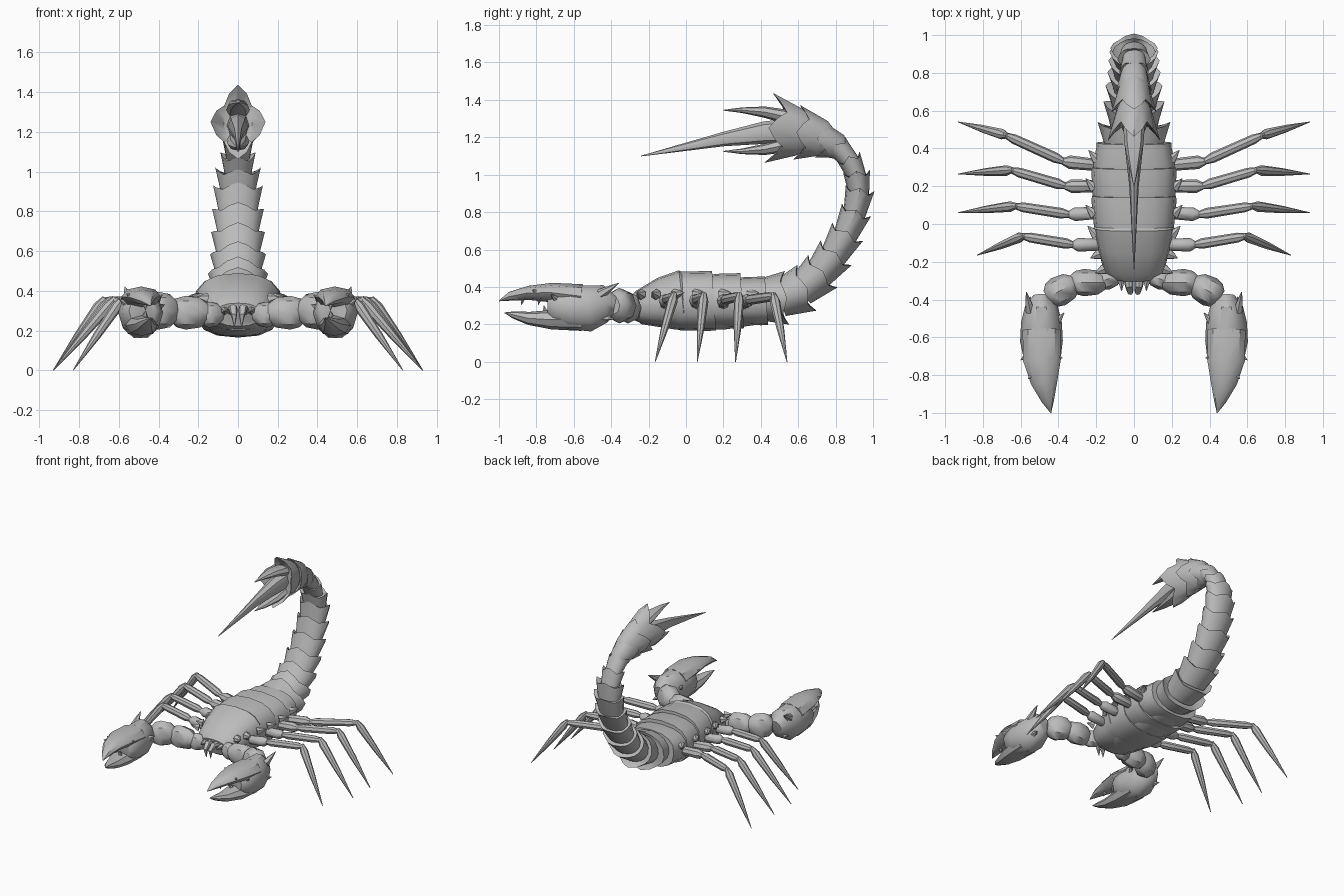
import bpy, bmesh, math
from mathutils import Vector

cube = bpy.data.objects.get("Cube")
if cube:
    bpy.data.objects.remove(cube, do_unlink=True)

GREY = (0.5, 0.5, 0.5, 1)
shell = bpy.data.materials.new("shell grey")
shell.use_nodes = True
shell.diffuse_color = GREY
shell.node_tree.nodes["Principled BSDF"].inputs["Base Color"].default_value = GREY

X, Y, Z = Vector((1, 0, 0)), Vector((0, 1, 0)), Vector((0, 0, 1))


def skin(bm, loops):
    """Bridge equal rings of points and cap both ends."""
    rings = [[bm.verts.new(p) for p in loop] for loop in loops]
    n = len(rings[0])
    for a, b in zip(rings, rings[1:]):
        for i in range(n):
            j = (i + 1) % n
            bm.faces.new((a[i], a[j], b[j], b[i]))
    bm.faces.new(rings[0])
    bm.faces.new(rings[-1])


def ring(centre, along, ref, ra, rb, n, lobe=0, spike=0, boxy=1):
    """Oval ring; lobes push four points of the rim outward and forward."""
    t = along.normalized()
    a = (ref - t * ref.dot(t)).normalized()
    b = t.cross(a)
    out = []
    for i in range(n):
        q = 2 * math.pi * i / n
        c, s = math.cos(q), math.sin(q)
        c = math.copysign(abs(c) ** boxy, c)
        s = math.copysign(abs(s) ** boxy, s)
        peak = 0.5 + 0.5 * math.cos(4 * q)
        k = 1 + lobe * peak
        out.append(centre + a * c * ra * k + b * s * rb * k + t * spike * peak)
    return out


def loft(bm, rows, ref, n=10, boxy=1):
    """Rows are x, y, z, radius along ref, radius across."""
    pts = [Vector(r[:3]) for r in rows]
    loops = []
    for i, r in enumerate(rows):
        along = pts[min(i + 1, len(pts) - 1)] - pts[max(i - 1, 0)]
        loops.append(ring(pts[i], along, ref, max(r[3], .002), max(r[4], .002), n, boxy=boxy))
    skin(bm, loops)


def cup(bm, p, q, t, ra, rb, lobe, spike, start=0.72):
    """Tail segment flaring toward q with a pointed rim."""
    d = q - p
    skin(bm, [ring(p, d, X, ra * start, rb * start, 16),
              ring(p.lerp(q, .45), d, X, ra * .86, rb * .88, 16),
              ring(q, t, X, ra * .93, rb * .95, 16, lobe, spike),
              ring(q, t, X, ra * .68, rb * .68, 16)])


def thorn(bm, base, tip, r, n=6):
    base, tip = Vector(base), Vector(tip)
    ref = Z if abs((tip - base).normalized().z) < .8 else X
    mid = base.lerp(tip, .5)
    loft(bm, [(*base, r, r), (*mid, r * .6, r * .6), (*tip, 0, 0)], ref, n)


def finish(name, bm, angle=40):
    bmesh.ops.recalc_face_normals(bm, faces=bm.faces)
    me = bpy.data.meshes.new(name)
    bm.to_mesh(me)
    bm.free()
    me.materials.append(shell)
    ob = bpy.data.objects.new(name, me)
    bpy.context.collection.objects.link(ob)
    bpy.ops.object.select_all(action='DESELECT')
    ob.select_set(True)
    bpy.context.view_layer.objects.active = ob
    bpy.ops.object.shade_smooth_by_angle(angle=math.radians(angle))


# Head shield, flaring back to a raised rim
bm = bmesh.new()
loft(bm, [(0, -.29, .28, .11, .06), (0, -.25, .29, .16, .09), (0, -.13, .315, .19, .135),
          (0, -.02, .33, .215, .16), (0, .0, .33, .2, .14)], X, 16, .8)
finish("head_shield", bm)

# Abdomen in three overlapping plates
plates = [(-.06, .15, .21, .225, .16), (.13, .3, .22, .225, .148), (.28, .43, .22, .2, .13)]
for i, (y0, y1, w0, w1, h) in enumerate(plates):
    bm = bmesh.new()
    loft(bm, [(0, y0, .325, w0 * .96, h * .94), (0, y0 + .03, .325, w0, h * .98),
              (0, y1 - .03, .325, w1, h), (0, y1, .327, w1 * .99, h),
              (0, y1, .327, w1 * .8, h * .8)], X, 16, .8)
    finish(f"abdomen_plate_{i + 1}", bm)

# Belly keel
bm = bmesh.new()
loft(bm, [(0, -.24, .23, .08, .03), (0, -.05, .2, .13, .03),
          (0, .2, .2, .13, .03), (0, .4, .23, .1, .03)], X, 10)
finish("belly_keel", bm)

# Tail segments, each nested in the one before
path = [Vector((0, y, z)) for y, z in
        [(.38, .33), (.51, .34), (.62, .385), (.71, .465), (.785, .56), (.85, .67),
         (.9, .785), (.925, .9), (.915, .99), (.88, 1.07), (.82, 1.14)]]
widths = [.185, .155, .145, .135, .13, .125, .12, .11, .085, .075]
depths = [.135, .125, .11, .1, .09, .08, .074, .068, .062, .06]
for i, (w, d) in enumerate(zip(widths, depths)):
    bm = bmesh.new()
    p, q = path[i], path[i + 1]
    p = p - (q - p) * .12
    cup(bm, p, q, q - path[i], w, d, .12, .03, .78)
    finish(f"tail_segment_{i + 1}", bm)

# Stinger bulb: three spiky collars
collars = [((.84, 1.12), (.75, 1.19), .08, .085, .3, .05),
           ((.78, 1.17), (.65, 1.22), .095, .115, .35, .06),
           ((.68, 1.21), (.53, 1.24), .105, .14, .42, .09)]
for i, (a, b, w, d, lobe, s) in enumerate(collars):
    bm = bmesh.new()
    p, q = Vector((0, *a)), Vector((0, *b))
    cup(bm, p, q, Vector((0, -1, .12)), w, d, lobe, s, .55)
    finish(f"stinger_collar_{i + 1}", bm)

# Stinger blade with a prong above and below
bm = bmesh.new()
loft(bm, [(0, .6, 1.235, .06, .07), (0, .42, 1.225, .05, .06),
          (0, .2, 1.19, .025, .038), (0, -.24, 1.1, 0, 0)], X, 8)
finish("stinger", bm)
for name, rise in (("upper", 1), ("lower", -1)):
    bm = bmesh.new()
    z = 1.235
    loft(bm, [(0, .56, z + rise * .07, .06, .04), (0, .42, z + rise * .1, .05, .03),
              (0, .3, z + rise * .11, .025, .015), (0, .2, z + rise * .11, 0, 0)], X, 8)
    finish(f"{name}_stinger_prong", bm)

legs = {  # knee-side path: root, middle, knee, tip
    "front": [(.17, -.11, .31), (.32, -.11, .33), (.59, -.065, .35), (.83, -.165, .0)],
    "second": [(.17, .06, .31), (.34, .05, .33), (.63, .095, .35), (.93, .06, .0)],
    "third": [(.17, .2, .31), (.36, .2, .33), (.65, .285, .35), (.93, .265, .0)],
    "rear": [(.17, .31, .31), (.37, .33, .33), (.68, .47, .35), (.93, .54, .0)]}

for side, s in (("left", 1), ("right", -1)):
    def flip(rows):
        return [(r[0] * s, *r[1:]) for r in rows]

    # Walking legs: hip, upper leg and tapering lower leg
    for name, pts in legs.items():
        root, mid, knee, tip = [Vector(p) for p in flip(pts)]
        bm = bmesh.new()
        for a, b, ra, rb in ((root, mid, .032, .036), (mid, knee, .028, .026)):
            d = b - a
            loft(bm, [(*a, ra * .6, ra * .6), (*(a + d * .15), ra, ra),
                      (*(a + d * .85), rb, rb), (*(b + d * .04), rb * .5, rb * .5)], Z, 8)
        d = tip - knee
        loft(bm, [(*(knee - d * .04), .014, .014), (*(knee + d * .08), .028, .028),
                  (*(knee + d * .5), .02, .02), (*tip, 0, 0)], Y, 8)
        finish(f"{side}_{name}_leg", bm)

    # Arm: three swollen joints
    joints = [((.08, -.27, .28), (.19, -.31, .28), .065),
              ((.15, -.31, .29), (.34, -.31, .29), .085),
              ((.31, -.31, .3), (.46, -.39, .3), .095)]
    for i, (a, b, r) in enumerate(joints):
        a, b = [Vector(p) for p in flip([a, b])]
        bm = bmesh.new()
        loft(bm, [(*a.lerp(b, f), r * k, r * k * .85) for f, k in
                  ((0, .5), (.22, .88), (.6, 1), (.85, .85), (1, .5))], Z, 8)
        finish(f"{side}_arm_joint_{i + 1}", bm)

    # Claw: palm, two fingers, thorns
    bm = bmesh.new()
    loft(bm, flip([(.49, -.38, .3, .045, .05), (.49, -.43, .31, .085, .105),
                   (.49, -.52, .285, .108, .13), (.49, -.62, .29, .113, .122),
                   (.485, -.7, .3, .1, .1), (.48, -.73, .3, .07, .07)]), X, 10)
    finish(f"{side}_palm", bm)
    bm = bmesh.new()
    loft(bm, flip([(.49, -.56, .35, .1, .065), (.487, -.72, .37, .1, .052),
                   (.475, -.84, .368, .07, .038), (.455, -.94, .35, .032, .024),
                   (.44, -1, .325, 0, 0)]), X, 8)
    for y in (-.78, -.87):
        thorn(bm, (.47 * s, y, .345), (.465 * s, y - .01, .305), .016)
    finish(f"{side}_upper_finger", bm)
    bm = bmesh.new()
    loft(bm, flip([(.49, -.56, .23, .09, .065), (.485, -.72, .225, .08, .052),
                   (.47, -.84, .232, .05, .035), (.455, -.92, .25, .025, .02),
                   (.44, -.97, .262, 0, 0)]), X, 8)
    thorn(bm, (.47 * s, -.75, .26), (.465 * s, -.76, .3), .018)
    finish(f"{side}_lower_finger", bm)
    bm = bmesh.new()
    for base, tip in (((.55, -.46, .36), (.57, -.36, .42)), ((.42, -.53, .31), (.37, -.47, .33)),
                      ((.53, -.46, .24), (.55, -.385, .23)), ((.57, -.7, .34), (.6, -.72, .36)),
                      ((.41, -.7, .36), (.38, -.71, .38)), ((.54, -.8, .37), (.56, -.82, .385))):
        thorn(bm, *flip([base, tip]), .028 if base[1] > -.6 else .016)
    finish(f"{side}_claw_thorns", bm)

    # Flank thorns, fangs and brow points
    bm = bmesh.new()
    for y, x in ((-.24, .16), (-.16, .185), (-.06, .2), (.05, .21), (.19, .21), (.34, .195)):
        lean = .05 if y > -.1 else -.02
        thorn(bm, (x * s, y, .36), ((x + .045) * s, y + lean, .37), .03)
    finish(f"{side}_flank_thorns", bm)
    bm = bmesh.new()
    loft(bm, flip([(.03, -.27, .3, .03, .03), (.025, -.33, .31, .022, .022),
                   (.02, -.36, .28, .016, .016), (.018, -.355, .22, 0, 0)]), X, 8)
    thorn(bm, (.07 * s, -.27, .3), (.065 * s, -.355, .3), .028)
    finish(f"{side}_fang", bm)
